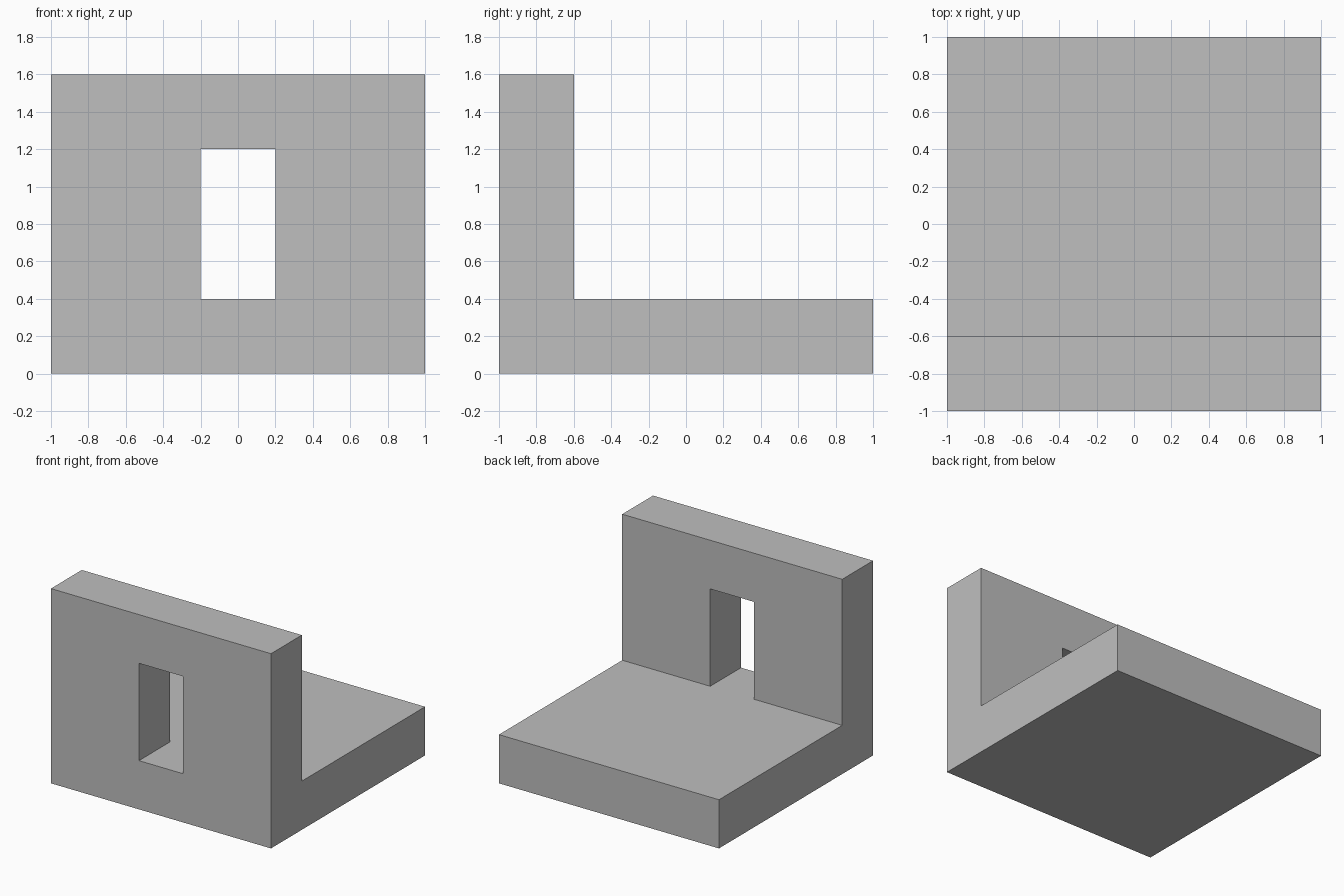
import bpy
import bmesh
import math

cube = bpy.data.objects.get("Cube")
if cube:
    bpy.data.objects.remove(cube, do_unlink=True)

grey = bpy.data.materials.new("plain grey")
grey.use_nodes = True
colour = (0.52, 0.52, 0.52, 1.0)
grey.diffuse_color = colour
grey.node_tree.nodes["Principled BSDF"].inputs["Base Color"].default_value = colour

XS = (-1.0, -0.2, 0.2, 1.0)   # wall and opening columns
ZS = (0.0, 0.4, 1.2, 1.6)     # base, opening and lintel rows
FRONT, WALL_DEPTH, BASE_DEPTH = -1.0, 0.4, 1.6


def extrude(bm, faces, distance):
    """Extrude faces towards the back and return the new cap faces."""
    result = bmesh.ops.extrude_face_region(bm, geom=faces)["geom"]
    verts = [g for g in result if isinstance(g, bmesh.types.BMVert)]
    bmesh.ops.translate(bm, verts=verts, vec=(0, distance, 0))
    return [g for g in result if isinstance(g, bmesh.types.BMFace)]


bm = bmesh.new()

# Front elevation: a grid of panels with the middle one left open
grid = [[bm.verts.new((x, FRONT, z)) for z in ZS] for x in XS]
panels = []
for i in range(3):
    for k in range(3):
        if (i, k) != (1, 1):
            panels.append(bm.faces.new((grid[i][k], grid[i + 1][k],
                                        grid[i + 1][k + 1], grid[i][k + 1])))

# Wall thickness, then the base slab pulled out of the bottom row
back = extrude(bm, panels, WALL_DEPTH)
bottom_row = [f for f in back if f.calc_center_median().z < ZS[1]]
extrude(bm, bottom_row, BASE_DEPTH)
inner = [f for f in bottom_row if f.is_valid]
if inner:
    bmesh.ops.delete(bm, geom=inner, context='FACES')

# Merge coplanar panels and face everything outwards
bmesh.ops.dissolve_limit(bm, angle_limit=math.radians(1),
                         verts=bm.verts[:], edges=bm.edges[:])
bmesh.ops.recalc_face_normals(bm, faces=bm.faces[:])

mesh = bpy.data.meshes.new("wall_and_base")
bm.to_mesh(mesh)
bm.free()
mesh.materials.append(grey)
bpy.context.collection.objects.link(bpy.data.objects.new("wall_and_base", mesh))
